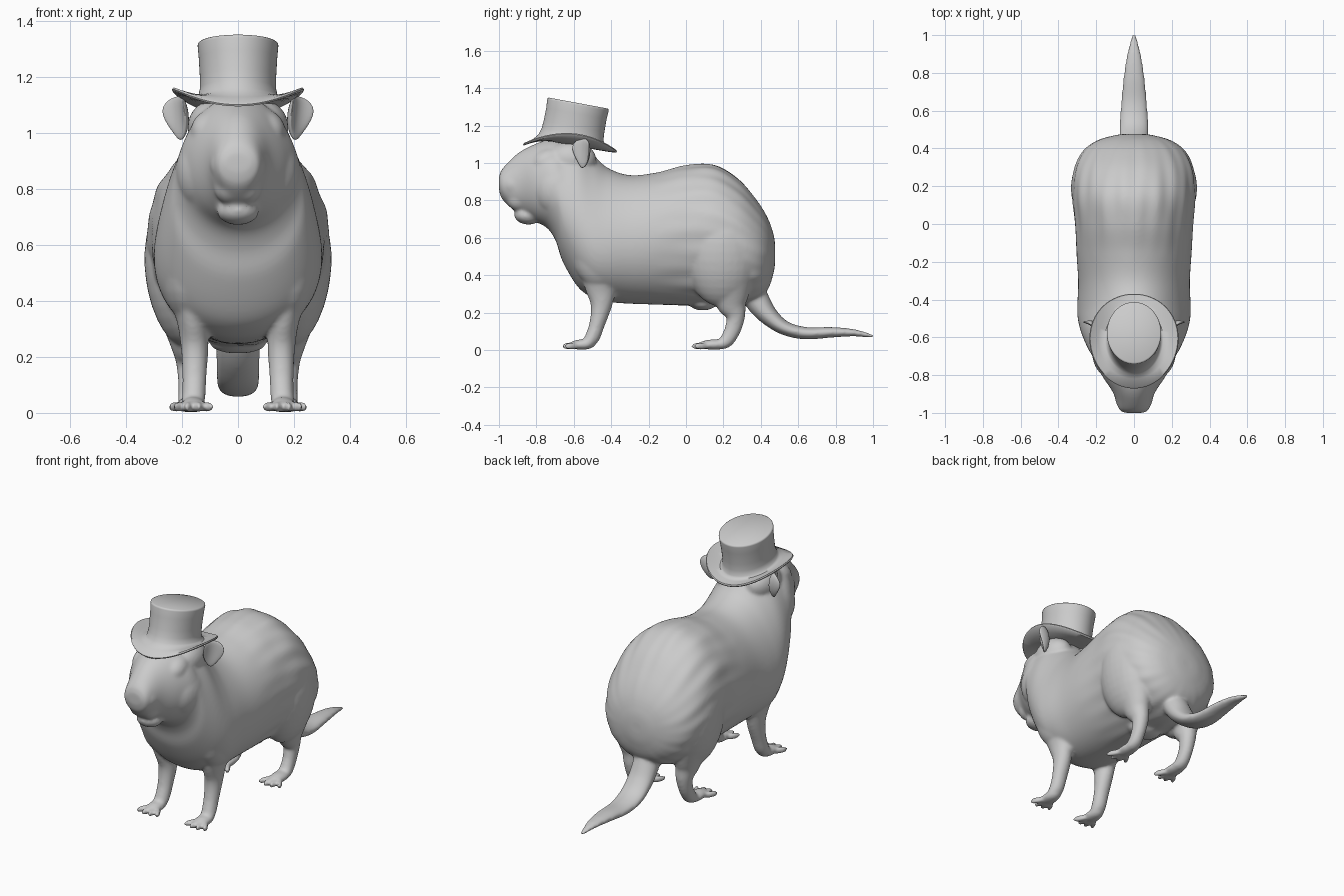
import bpy, bmesh, math
from mathutils import Vector, Matrix

if "Cube" in bpy.data.objects:
    bpy.data.objects.remove(bpy.data.objects["Cube"])

grey = bpy.data.materials.new("plain grey")
grey.use_nodes = True
colour = (0.6, 0.6, 0.6, 1)
grey.diffuse_color = colour
grey.node_tree.nodes["Principled BSDF"].inputs["Base Color"].default_value = colour


def finish(bm, name):
    bmesh.ops.recalc_face_normals(bm, faces=bm.faces)
    mesh = bpy.data.meshes.new(name)
    bm.to_mesh(mesh)
    bm.free()
    mesh.materials.append(grey)
    mesh.shade_smooth()
    ob = bpy.data.objects.new(name, mesh)
    bpy.context.collection.objects.link(ob)
    return ob


def smooth_rows(rows, steps=6):
    """Catmull-Rom interpolation through rows of numbers."""
    out = []
    for i in range(len(rows) - 1):
        p0, p1 = rows[max(i - 1, 0)], rows[i]
        p2, p3 = rows[i + 1], rows[min(i + 2, len(rows) - 1)]
        for s in range(steps):
            t = s / steps
            out.append([b + 0.5 * t * (c - a + t * (2*a - 5*b + 4*c - d + t * (3*b - a - 3*c + d)))
                        for a, b, c, d in zip(p0, p1, p2, p3)])
    return out + [list(rows[-1])]


def skin(bm, rings):
    loops = [[bm.verts.new(p) for p in ring] for ring in rings]
    n = len(loops[0])
    for a, b in zip(loops, loops[1:]):
        for i in range(n):
            bm.faces.new((a[i], a[(i + 1) % n], b[(i + 1) % n], b[i]))
    bm.faces.new(loops[0])
    bm.faces.new(loops[-1])


def circle(n):
    return [2 * math.pi * i / n for i in range(n)]


def tube(bm, rows, side=1):
    """Rows: centre x, y, z, half width, half depth; bends in the side plane."""
    rows = smooth_rows(rows)
    rings = []
    for i, (x, y, z, a, b) in enumerate(rows):
        p, q = rows[max(i - 1, 0)], rows[min(i + 1, len(rows) - 1)]
        n = Vector((0, p[2] - q[2], q[1] - p[1])).normalized()
        rings.append([Vector((side * x + a * math.cos(t), y, z)) + n * b * math.sin(t)
                      for t in circle(20)])
    skin(bm, rings)


def blob(bm, centre, size, turn=(0, 0, 0), side=1):
    m = Matrix.Translation(centre)
    for angle, axis in zip(turn, "XYZ"):
        m = m @ Matrix.Rotation(math.radians(angle), 4, axis)
    m = Matrix.Diagonal((side, 1, 1, 1)) @ m @ Matrix.Diagonal((*size, 1))
    bmesh.ops.create_uvsphere(bm, u_segments=28, v_segments=16, radius=1, matrix=m)


# Trunk and head: y, bottom, top, half width, narrowing towards the top
trunk = [
    (-1.0, .86, .925, .045, 0), (-.985, .81, .965, .076, 0), (-.93, .755, 1.025, .096, 0),
    (-.88, .73, 1.065, .118, 0), (-.81, .69, 1.1, .165, .03), (-.74, .65, 1.125, .202, .05),
    (-.695, .58, 1.13, .222, .1), (-.66, .475, 1.13, .24, .18), (-.58, .34, 1.125, .27, .25),
    (-.5, .28, 1.05, .288, .27),
    (-.42, .258, .975, .295, .18), (-.3, .248, .935, .295, .06), (-.15, .243, .95, .305, 0),
    (0, .237, .987, .312, -.03), (.15, .235, .99, .325, -.03), (.28, .24, .915, .318, 0),
    (.38, .27, .80, .275, .02), (.44, .33, .70, .2, 0), (.47, .42, .61, .1, 0),
    (.477, .48, .55, .04, 0)]
bm = bmesh.new()
rings = []
for y, low, high, w, k in smooth_rows(trunk):
    fur = 0.007 * min(max((y + .2) / .3, 0), 1) * min(w / .3, 1)
    ring = []
    for t in circle(96):
        r = 1 + fur * (math.sin(22 * t + 5 * y) + math.sin(13 * t - 9 * y))
        ring.append((w * r * math.cos(t) * (1 - k * math.sin(t)), y,
                     (low + high) / 2 + r * (high - low) / 2 * math.sin(t)))
    rings.append(ring)
skin(bm, rings)

# Chin, nose bridge and loose fur under the belly
blob(bm, (0, -.85, .718), (.075, .07, .047), (-8, 0, 0))
blob(bm, (0, -.945, .915), (.08, .045, .055))
blob(bm, (0, .09, .247), (.1, .07, .035))

# Tail
tube(bm, [(0, .33, .36, .075, .075), (0, .39, .25, .078, .065), (0, .45, .175, .078, .05),
          (0, .53, .117, .077, .038), (0, .64, .09, .069, .033), (0, .78, .095, .056, .028),
          (0, .9, .092, .037, .019), (0, 1.005, .072, .01, .009)])

front_leg = [(.19, -.46, .48, .09, .12), (.165, -.455, .34, .058, .088), (.155, -.453, .24, .05, .058),
             (.155, -.475, .14, .044, .042), (.157, -.5, .07, .042, .04), (.16, -.53, .03, .042, .03)]
hind_leg = [(.2, .23, .36, .09, .13), (.182, .245, .25, .063, .085), (.175, .265, .18, .047, .052),
            (.175, .25, .11, .039, .044), (.175, .22, .055, .039, .039), (.175, .19, .03, .042, .03)]
for s in (1, -1):
    # Skull, brow, cheek, nostril and lip
    blob(bm, (.09, -.61, 1.02), (.09, .13, .095), side=s)
    blob(bm, (.085, -.72, 1.01), (.08, .11, .075), (12, 0, 20), side=s)
    blob(bm, (.11, -.68, .86), (.112, .14, .15), side=s)
    blob(bm, (.05, -.925, .885), (.05, .055, .06), side=s)
    blob(bm, (.032, -.895, .81), (.055, .065, .065), side=s)
    # Shoulder and haunch
    blob(bm, (.18, -.46, .56), (.108, .16, .23), side=s)
    blob(bm, (.21, .19, .49), (.12, .19, .26), (0, 8, 0), side=s)
    # Legs, feet and toes
    tube(bm, front_leg, s)
    tube(bm, hind_leg, s)
    for x, y, length in ((.16, -.555, .07), (.175, .15, .085)):
        blob(bm, (x, y, .029), (.044, length, .028), side=s)
        for i in range(4):
            f = i - 1.5
            reach = length * (1 - .13 * abs(f))
            blob(bm, (x + .033 * f, y - reach, .021), (.014, .046, .021), (0, 0, 18 * f), side=s)

body = finish(bm, "body")
remesh = body.modifiers.new("blend", 'REMESH')
remesh.mode = 'VOXEL'
remesh.voxel_size = 0.009
remesh.use_smooth_shade = True
soften = body.modifiers.new("soften", 'SMOOTH')
soften.factor = 0.5
soften.iterations = 10

# Ears: cupped leaves opening forwards
for s, name in ((1, "left_ear"), (-1, "right_ear")):
    bm = bmesh.new()
    blob(bm, (0, 0, 0), (.056, .018, .078))
    for v in bm.verts:
        v.co.x *= 1 + 5 * v.co.z
        v.co.y -= 10 * v.co.x ** 2 + 2 * v.co.z ** 2
    m = Matrix.Translation((.2, -.54, 1.052)) @ Matrix.Rotation(.85, 4, 'Z') @ Matrix.Rotation(.1, 4, 'Y')
    bm.transform(Matrix.Diagonal((s, 1, 1, 1)) @ m)
    finish(bm, name)

# Two front teeth
for s, name in ((1, "left_tooth"), (-1, "right_tooth")):
    bm = bmesh.new()
    bmesh.ops.create_cube(bm, size=1, matrix=Matrix.Translation((.018 * s, -.905, .755))
                          @ Matrix.Diagonal((.032, .015, .05, 1)))
    bmesh.ops.bevel(bm, geom=bm.edges[:], offset=.004, segments=2, affect='EDGES')
    finish(bm, name)

# Top hat: half width, half length, height, strength of the brim curl
hat = [(.12, .14, -.012, 0), (.19, .2, -.012, .45), (.232, .246, -.01, 1), (.236, .25, -.003, 1.03),
       (.232, .246, .004, 1), (.19, .205, .004, .45), (.155, .185, .008, .1), (.142, .176, .02, 0),
       (.136, .168, .05, 0), (.136, .165, .09, 0), (.14, .164, .16, 0), (.144, .167, .205, 0),
       (.143, .166, .212, 0), (.137, .16, .216, 0)]
bm = bmesh.new()
skin(bm, [[(a * math.cos(t), b * math.sin(t),
            z + curl * (.012 + .036 * math.cos(2 * t) + .026 * math.sin(t)))
           for t in circle(64)] for a, b, z, curl in hat])
bm.transform(Matrix.Translation((0, -.615, 1.108)) @ Matrix.Rotation(math.radians(-10.5), 4, 'X'))
top_hat = finish(bm, "top_hat")
bpy.context.view_layer.objects.active = top_hat
top_hat.select_set(True)
bpy.ops.object.shade_smooth_by_angle(angle=math.radians(50))
